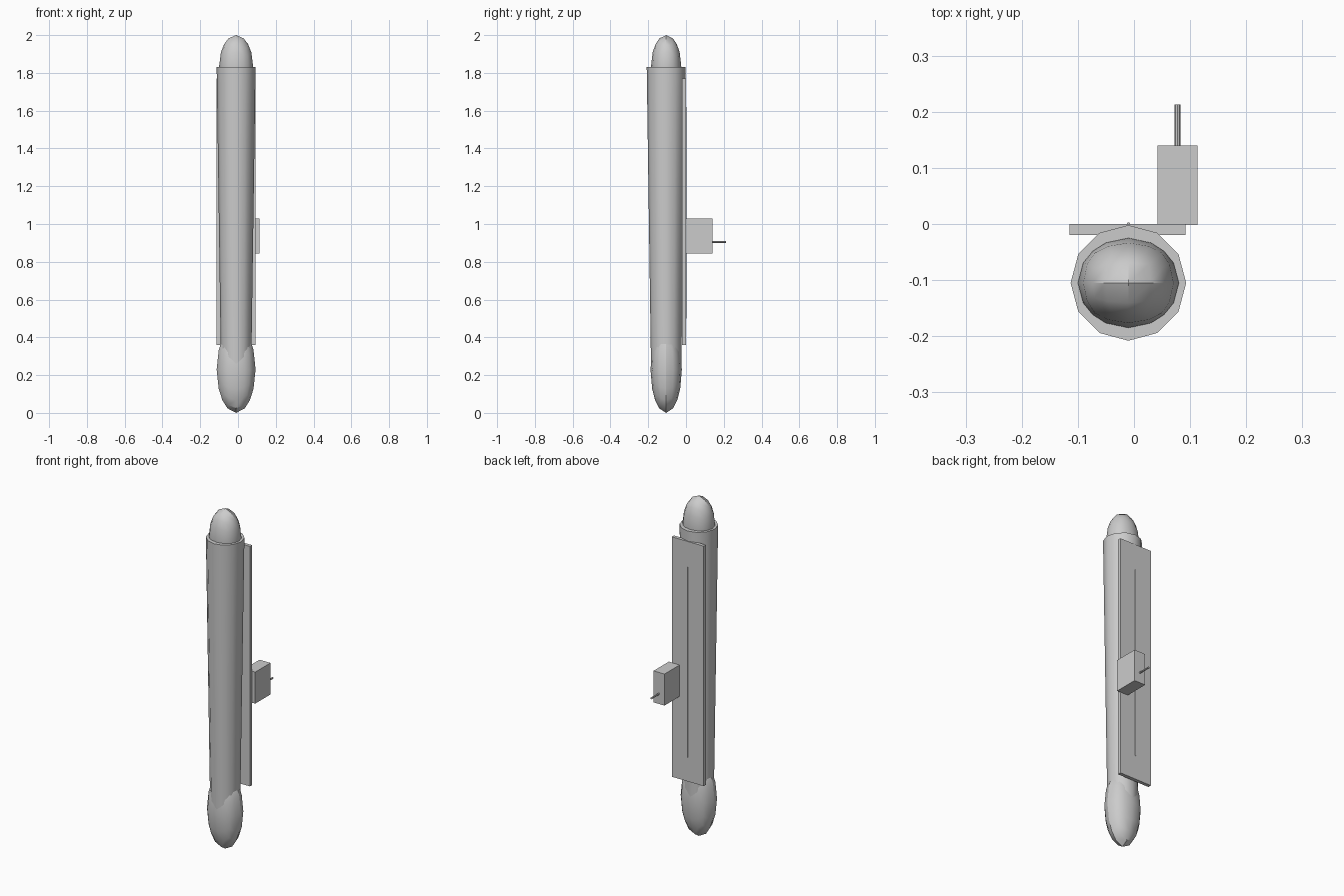
import bpy
import bmesh
import math
from mathutils import Matrix, Vector

cube = bpy.data.objects.get("Cube")
if cube:
    bpy.data.objects.remove(cube, do_unlink=True)

grey = bpy.data.materials.new("plain grey")
grey.use_nodes = True
grey.diffuse_color = (0.6, 0.6, 0.6, 1)
grey.node_tree.nodes["Principled BSDF"].inputs["Base Color"].default_value = (0.6, 0.6, 0.6, 1)

AXIS_X, AXIS_Y = -0.01, -0.105


def finish(name, bm, smooth=None):
    """Turn a bmesh into a named object, optionally smoothed below an angle."""
    bmesh.ops.recalc_face_normals(bm, faces=bm.faces)
    mesh = bpy.data.meshes.new(name)
    bm.to_mesh(mesh)
    bm.free()
    mesh.materials.append(grey)
    obj = bpy.data.objects.new(name, mesh)
    bpy.context.collection.objects.link(obj)
    if smooth:
        bpy.ops.object.select_all(action="DESELECT")
        obj.select_set(True)
        bpy.context.view_layer.objects.active = obj
        bpy.ops.object.shade_smooth_by_angle(angle=math.radians(smooth))
    return obj


def box(name, low, high):
    low, high = Vector(low), Vector(high)
    bm = bmesh.new()
    bmesh.ops.create_cube(bm, size=1)
    bmesh.ops.scale(bm, verts=bm.verts, vec=high - low)
    bmesh.ops.translate(bm, verts=bm.verts, vec=(low + high) / 2)
    return finish(name, bm)


def tapered(name, start, end, r_start, r_end, sides):
    """Capped cone or cylinder running between two points."""
    start, end = Vector(start), Vector(end)
    span = end - start
    turn = span.to_track_quat("Z", "Y").to_matrix().to_4x4()
    bm = bmesh.new()
    bmesh.ops.create_cone(bm, cap_ends=True, segments=sides, radius1=r_start,
                          radius2=r_end, depth=span.length,
                          matrix=Matrix.Translation((start + end) / 2) @ turn)
    return finish(name, bm, smooth=40)


def ellipsoid(name, z, radii):
    """Rounded cube stretched along the main axis."""
    bm = bmesh.new()
    bmesh.ops.create_cube(bm, size=2)
    bmesh.ops.subdivide_edges(bm, edges=bm.edges, cuts=3, use_grid_fill=True)
    for v in bm.verts:
        v.co.normalize()
    bmesh.ops.scale(bm, verts=bm.verts, vec=radii)
    bmesh.ops.translate(bm, verts=bm.verts, vec=(AXIS_X, AXIS_Y, z))
    return finish(name, bm, smooth=30)


# Main tapered body with rounded ends
tapered("body_tube", (AXIS_X, AXIS_Y, 0.23), (AXIS_X, AXIS_Y, 1.83), 0.08, 0.103, 12)
ellipsoid("top_tip", 1.835, (0.09, 0.08, 0.165))
ellipsoid("bottom_bulb", 0.23, (0.103, 0.083, 0.23))

# Back plate with its thin rail
box("back_plate", (-0.115, -0.02, 0.36), (0.092, 0, 1.77))
tapered("rail", (AXIS_X, 0, 0.5), (AXIS_X, 0, 1.62), 0.003, 0.003, 8)

# Side block with a protruding pin
box("side_block", (0.042, -0.002, 0.845), (0.113, 0.14, 1.03))
tapered("block_pin", (0.0775, 0.13, 0.905), (0.0775, 0.213, 0.905), 0.005, 0.005, 8)
